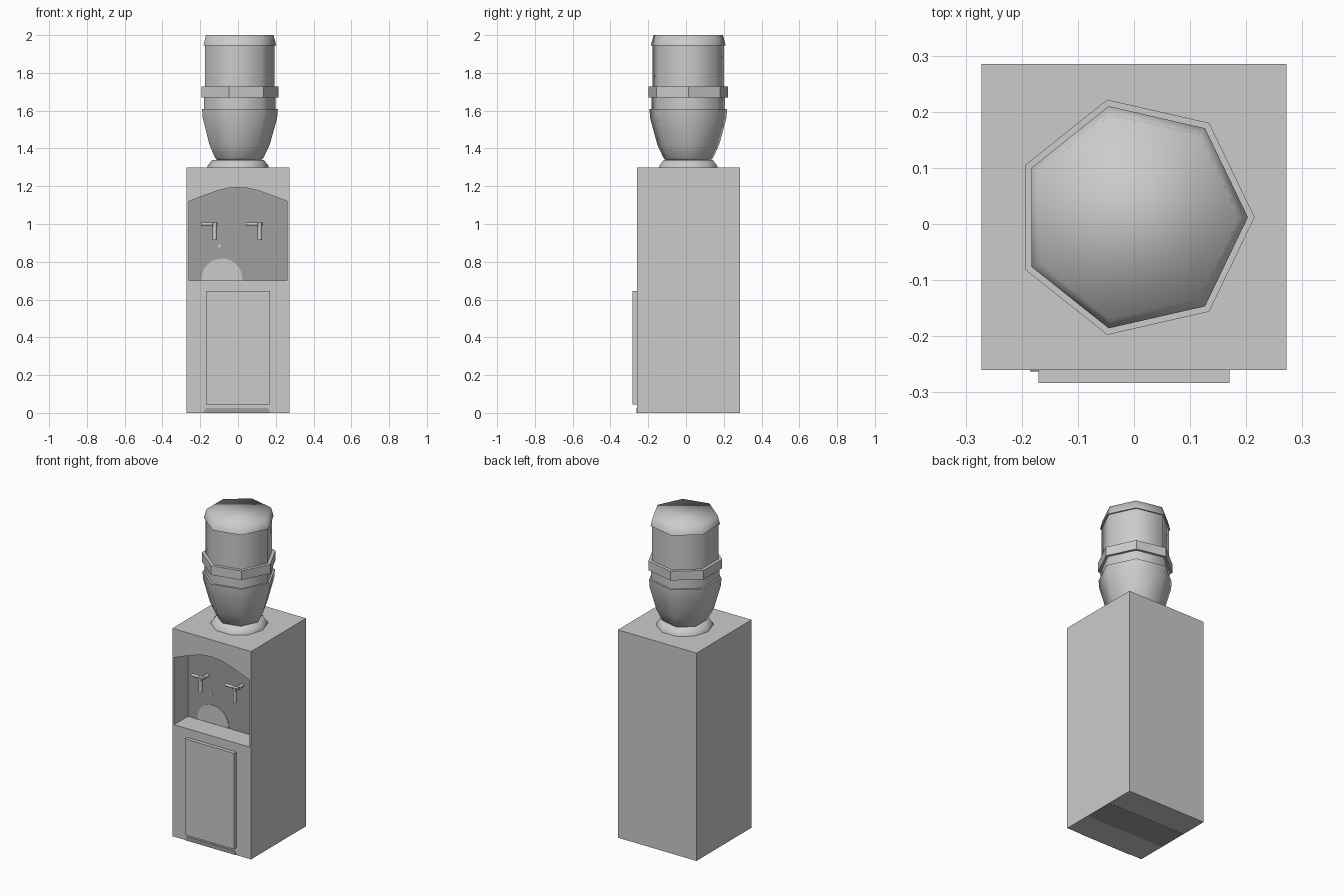
import bpy, bmesh, math
from mathutils import Vector

if "Cube" in bpy.data.objects:
    bpy.data.objects.remove(bpy.data.objects["Cube"])


def material(name, v):
    m = bpy.data.materials.new(name)
    m.diffuse_color = (v, v, v, 1)
    m.use_nodes = True
    m.node_tree.nodes["Principled BSDF"].inputs["Base Color"].default_value = m.diffuse_color
    return m


LIGHT = material("light_grey", 0.6)
DARK = material("dark_grey", 0.35)


def finish(name, bm, mat, smooth=None):
    bmesh.ops.recalc_face_normals(bm, faces=bm.faces)
    me = bpy.data.meshes.new(name)
    bm.to_mesh(me)
    bm.free()
    ob = bpy.data.objects.new(name, me)
    bpy.context.collection.objects.link(ob)
    me.materials.append(mat)
    if smooth:
        bpy.ops.object.select_all(action='DESELECT')
        ob.select_set(True)
        bpy.context.view_layer.objects.active = ob
        bpy.ops.object.shade_smooth_by_angle(angle=math.radians(smooth))
    return ob


def prism(name, outline, y0, y1, mat):
    """Extrude an x-z outline along y."""
    bm = bmesh.new()
    a = [bm.verts.new((x, y0, z)) for x, z in outline]
    b = [bm.verts.new((x, y1, z)) for x, z in outline]
    bm.faces.new(a)
    bm.faces.new(b[::-1])
    n = len(a)
    for i in range(n):
        bm.faces.new((a[i], b[i], b[(i + 1) % n], a[(i + 1) % n]))
    return finish(name, bm, mat)


def box(name, x0, x1, y0, y1, z0, z1, mat):
    return prism(name, [(x0, z0), (x1, z0), (x1, z1), (x0, z1)], y0, y1, mat)


def lathe(name, profile, sides, mat, smooth, cy=0.012):
    """Stack of rings (radius, z) with closed ends."""
    bm = bmesh.new()
    rings = []
    for r, z in profile:
        rings.append([bm.verts.new((r * math.cos(2 * math.pi * i / sides),
                                    cy + r * math.sin(2 * math.pi * i / sides), z))
                      for i in range(sides)])
    for a, b in zip(rings, rings[1:]):
        for i in range(sides):
            j = (i + 1) % sides
            bm.faces.new((a[i], a[j], b[j], b[i]))
    bm.faces.new(rings[0][::-1])
    bm.faces.new(rings[-1])
    return finish(name, bm, mat, smooth)


def rod(name, p, q, r, mat, sides=8):
    p, q = Vector(p), Vector(q)
    d = q - p
    bm = bmesh.new()
    bmesh.ops.create_cone(bm, cap_ends=True, segments=sides, radius1=r, radius2=r, depth=d.length)
    bm.transform(d.to_track_quat('Z', 'Y').to_matrix().to_4x4())
    bmesh.ops.translate(bm, verts=bm.verts, vec=(p + q) / 2)
    return finish(name, bm, mat, 60)


# Cabinet with arched recess
WALL = -0.12
half = [(0.26, 1.12), (0.18, 1.151), (0.10, 1.179), (0.05, 1.19)]
arch = [(-0.26, 0.70), (0.26, 0.70)] + half + [(0, 1.193)] + [(-x, z) for x, z in half[::-1]]
cabinet = box("cabinet", -0.272, 0.272, -0.26, 0.285, 0, 1.30, LIGHT)
cutter = prism("recess_cutter", arch, -0.4, WALL, LIGHT)
cutter.hide_render = True
cut = cabinet.modifiers.new("recess", 'BOOLEAN')
cut.operation = 'DIFFERENCE'
cut.solver = 'EXACT'
cut.object = cutter
bpy.context.view_layer.objects.active = cabinet
bpy.ops.object.modifier_apply(modifier="recess")
bpy.data.objects.remove(cutter)

# Dark recess back wall with pale half-round patch and dot
prism("recess_back", arch, WALL - 0.003, WALL + 0.002, DARK)
patch = [(-0.085 + 0.108 * math.cos(math.pi * i / 14), 0.71 + 0.108 * math.sin(math.pi * i / 14))
         for i in range(15)]
prism("pale_patch", [(-0.193, 0.702), (0.023, 0.702)] + patch, WALL - 0.006, WALL - 0.002, LIGHT)
dot = [(-0.098 + 0.009 * math.cos(math.pi * i / 4), 0.885 + 0.009 * math.sin(math.pi * i / 4))
       for i in range(8)]
prism("pale_dot", dot, WALL - 0.006, WALL - 0.002, LIGHT)

# Door panel, dark toe strip and underside band
box("door", -0.17, 0.17, -0.283, -0.255, 0.045, 0.645, LIGHT)
prism("toe_strip", [(-0.185, 0), (0.17, 0), (0.16, 0.025), (-0.17, 0.025)], -0.263, -0.258, DARK)
box("underside_band", -0.27, 0.27, -0.08, 0.11, -0.001, 0.001, DARK)

# Two taps: stem, handle bar and spout
for side, x in (("left", -0.123), ("right", 0.115)):
    rod(side + "_tap_stem", (x, WALL, 0.995), (x, -0.205, 0.995), 0.011, LIGHT)
    rod(side + "_tap_handle", (x - 0.073, -0.18, 1.0), (x + 0.018, -0.18, 1.0), 0.009, LIGHT)
    rod(side + "_tap_spout", (x, -0.195, 0.915), (x, -0.195, 1.008), 0.012, LIGHT)

# Collar and seven-sided bottle
lathe("collar", [(0.163, 1.298), (0.16, 1.31), (0.138, 1.338), (0.11, 1.34)], 10, LIGHT, 60)
lathe("bottle_shoulder", [(0.12, 1.335), (0.135, 1.35), (0.168, 1.42), (0.207, 1.56), (0.211, 1.61)],
      7, LIGHT, 62)
lathe("bottle_waist", [(0.199, 1.60), (0.199, 1.675)], 7, LIGHT, 62)
lathe("bottle_band", [(0.215, 1.67), (0.215, 1.727)], 7, LIGHT, 30)
lathe("bottle_wall", [(0.194, 1.72), (0.194, 1.95)], 7, LIGHT, 62)
lathe("bottle_base", [(0.203, 1.945), (0.188, 2.0)], 7, LIGHT, 85)
